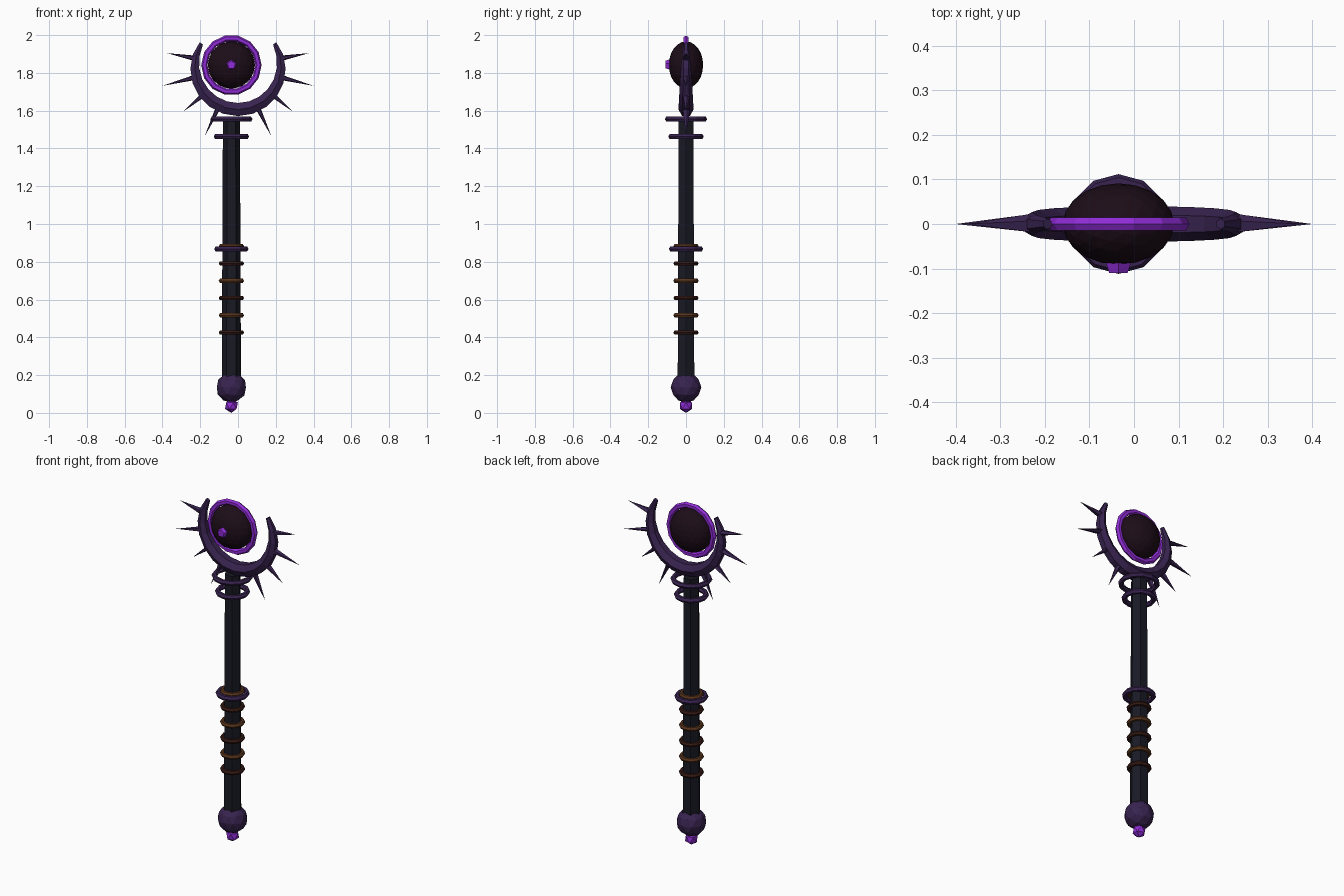
import bpy, math
from mathutils import Vector, Matrix

if "Cube" in bpy.data.objects:
    bpy.data.objects.remove(bpy.data.objects["Cube"])

CX = -0.035          # axis of shaft and orb
HALF_PI = math.pi / 2


def material(name, rgb):
    m = bpy.data.materials.new(name)
    m.diffuse_color = (*rgb, 1)
    m.use_nodes = True
    m.node_tree.nodes["Principled BSDF"].inputs["Base Color"].default_value = m.diffuse_color
    return m


DARK = material("dark_shaft", (0.010, 0.010, 0.018))
PURPLE = material("dark_purple", (0.040, 0.017, 0.080))
GLOW = material("bright_purple", (0.28, 0.025, 0.68))
ORB = material("black_orb", (0.012, 0.004, 0.009))
BROWN = material("brown_leather", (0.10, 0.035, 0.012))
DEEP = material("deep_brown_leather", (0.035, 0.010, 0.007))


def finish(name, mat):
    o = bpy.context.object
    o.name = name
    o.data.materials.append(mat)
    return o


def ring(name, loc, outer, minor, mat, rot=(0, 0, 0), segs=12, sides=6):
    bpy.ops.mesh.primitive_torus_add(location=loc, rotation=rot, major_radius=outer - minor,
                                     minor_radius=minor, major_segments=segs, minor_segments=sides)
    return finish(name, mat)


def ball(name, loc, r, mat, subdiv):
    bpy.ops.mesh.primitive_ico_sphere_add(subdivisions=subdiv, radius=r, location=loc)
    return finish(name, mat)


# Hexagonal shaft, slightly tapered
bpy.ops.mesh.primitive_cone_add(vertices=6, radius1=0.051, radius2=0.045, depth=1.44,
                                location=(CX, 0, 0.85), rotation=(0, 0, HALF_PI))
finish("shaft", DARK)

# Pommel with gem
ball("pommel", (CX, 0, 0.135), 0.081, PURPLE, 2)
ball("pommel_gem", (CX, 0, 0.038), 0.038, GLOW, 1)

# Metal collars
for i, (z, r) in enumerate([(1.555, 0.112), (1.463, 0.094), (0.868, 0.091)]):
    ring(f"collar_{i + 1}", (CX, 0, z), r, 0.015, PURPLE)

# Leather grip bands
for i in range(6):
    ring(f"grip_band_{i + 1}", (CX, 0, 0.425 + i * 0.0915), 0.067, 0.013, BROWN if i % 2 else DEEP)

# Crescent: tapered hexagonal tube along an arc
CENTER = Vector((0, 0, 1.835))
ARC_R, SEGS, SIDES = 0.229, 14, 6
verts, faces = [], []
for i in range(SEGS + 1):
    t = i / SEGS
    a = math.radians(148 + 244 * t)
    out = Vector((math.cos(a), 0, math.sin(a)))
    rad = 0.012 + 0.028 * math.sin(math.pi * t) ** 0.75
    for k in range(SIDES):
        b = 2 * math.pi * k / SIDES + HALF_PI
        verts.append(CENTER + out * (ARC_R + rad * math.cos(b)) + Vector((0, rad * math.sin(b), 0)))
for i in range(SEGS):
    for k in range(SIDES):
        n = (k + 1) % SIDES
        faces.append((i * SIDES + k, i * SIDES + n, (i + 1) * SIDES + n, (i + 1) * SIDES + k))
faces.append(tuple(range(SIDES))[::-1])
faces.append(tuple(range(SEGS * SIDES, (SEGS + 1) * SIDES)))
mesh = bpy.data.meshes.new("crescent")
mesh.from_pydata(verts, [], faces)
mesh.materials.append(PURPLE)
crescent = bpy.data.objects.new("crescent", mesh)
bpy.context.collection.objects.link(crescent)
bpy.context.view_layer.objects.active = crescent
bpy.ops.object.mode_set(mode='EDIT')
bpy.ops.mesh.select_all(action='SELECT')
bpy.ops.mesh.normals_make_consistent(inside=False)
bpy.ops.object.mode_set(mode='OBJECT')

# Radial spikes, mirrored left and right
for side in (-1, 1):
    for i, tip in enumerate([0.382, 0.414, 0.378, 0.41]):
        a = math.radians(10.5 - 25 * i)
        d = Vector((side * math.cos(a), 0, math.sin(a)))
        base = 0.24
        bpy.ops.mesh.primitive_cone_add(vertices=5, radius1=0.022, radius2=0, depth=tip - base)
        o = finish(f"spike_{'left' if side < 0 else 'right'}_{i + 1}", PURPLE)
        y = Vector((0, 1, 0))
        x = y.cross(d)
        basis = Matrix((x * 0.65, y, d)).transposed().to_4x4()
        o.matrix_world = Matrix.Translation(CENTER + d * (tip + base) / 2) @ basis

# Orb, its glowing rim and the front pupil gem
orb = ball("orb", (CX, 0, 1.842), 0.125, ORB, 3)
orb.scale = (1, 0.73, 1)
ring("orb_rim", (CX, 0, 1.841), 0.160, 0.0165, GLOW, rot=(HALF_PI, 0, 0), segs=14)
bpy.ops.mesh.primitive_cone_add(vertices=5, radius1=0.034, radius2=0.022, depth=0.035,
                                location=(CX, -0.092, 1.842), rotation=(HALF_PI, 0, 0))
finish("pupil_gem", GLOW)
